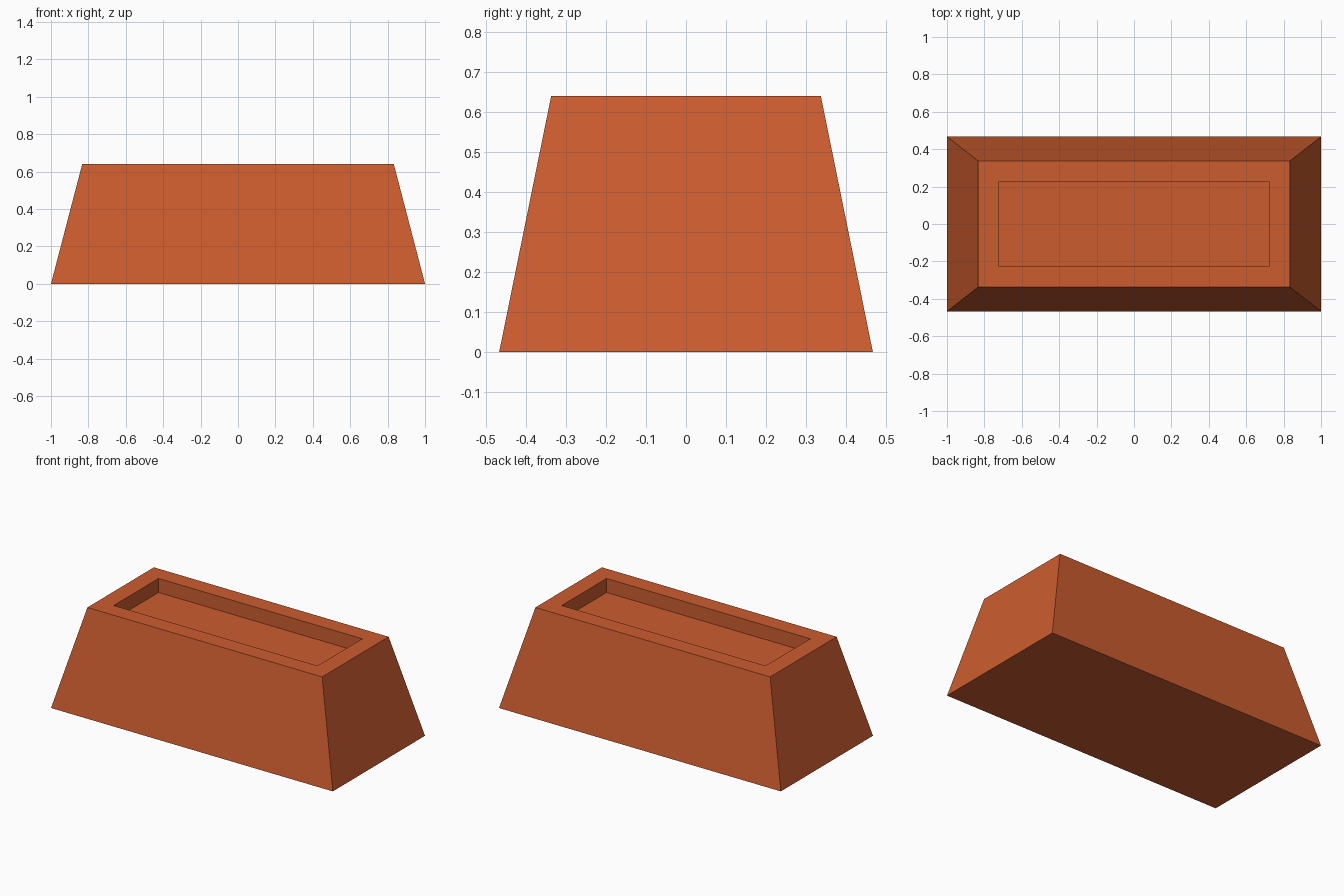
import bpy, bmesh
from mathutils import Vector

if "Cube" in bpy.data.objects:
    bpy.data.objects.remove(bpy.data.objects["Cube"])

clay = bpy.data.materials.new("terracotta")
clay.diffuse_color = (0.60, 0.107, 0.028, 1)
clay.use_nodes = True
clay.node_tree.nodes["Principled BSDF"].inputs["Base Color"].default_value = clay.diffuse_color

# Half sizes (x, y) and height of each rectangular ring, from base to recess floor
RINGS = [
    (1.0, 0.467, 0.0),      # base
    (0.833, 0.337, 0.64),   # top outer edge
    (0.723, 0.227, 0.64),   # recess rim
    (0.723, 0.227, 0.55),   # recess floor
]


def ring(bm, hx, hy, z):
    return [bm.verts.new(Vector((sx * hx, sy * hy, z)))
            for sx, sy in ((-1, -1), (1, -1), (1, 1), (-1, 1))]


# Tapered block with a sunken top
bm = bmesh.new()
loops = [ring(bm, *r) for r in RINGS]
bm.faces.new(loops[0][::-1])
for a, b in zip(loops, loops[1:]):
    for i in range(4):
        j = (i + 1) % 4
        bm.faces.new((a[i], a[j], b[j], b[i]))
bm.faces.new(loops[-1])
bmesh.ops.recalc_face_normals(bm, faces=bm.faces)

mesh = bpy.data.meshes.new("tapered_block")
bm.to_mesh(mesh)
bm.free()
mesh.materials.append(clay)
block = bpy.data.objects.new("tapered_block", mesh)
bpy.context.collection.objects.link(block)
